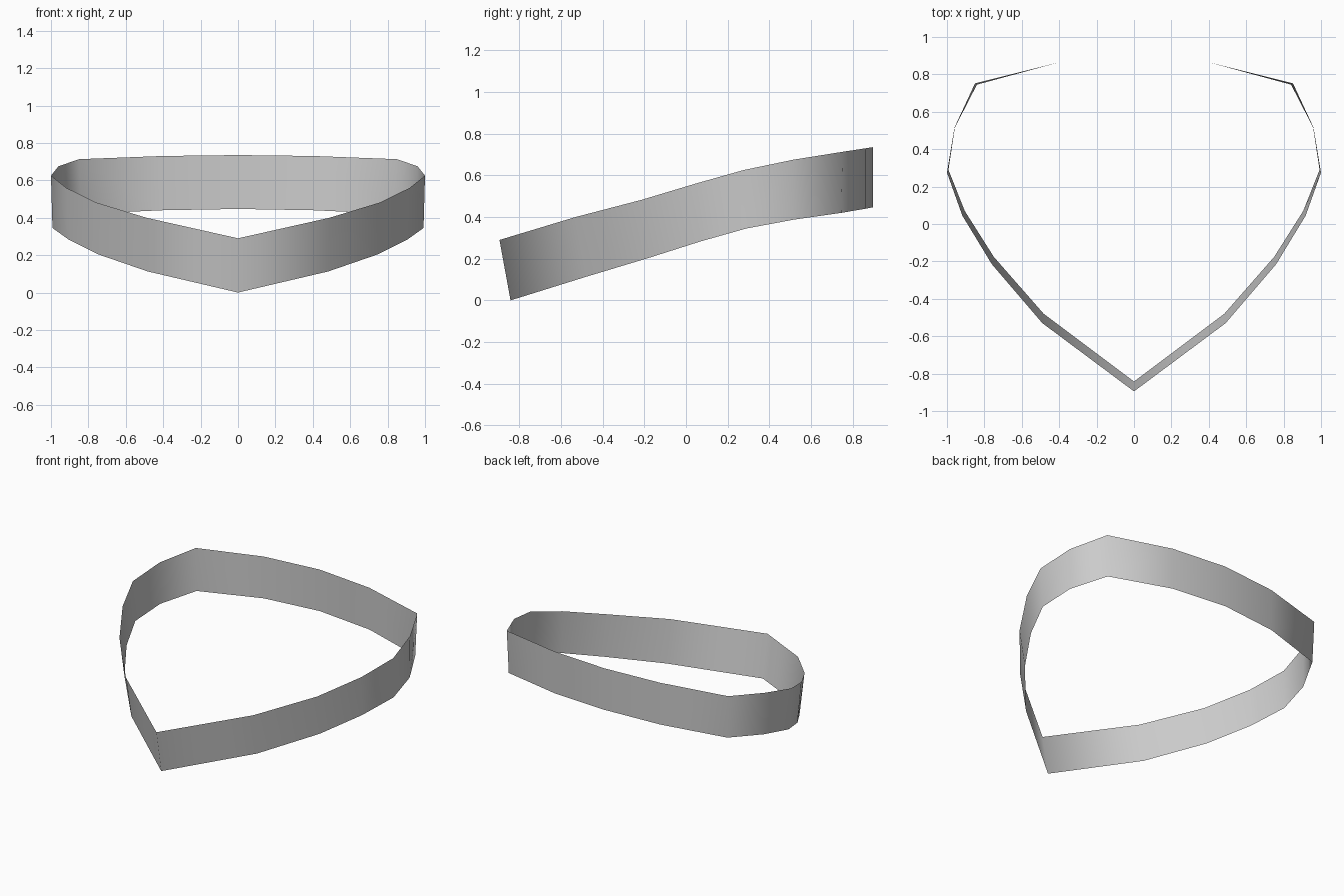
import bpy
import bmesh

if "Cube" in bpy.data.objects:
    bpy.data.objects.remove(bpy.data.objects["Cube"])

# Right half of the band, front tip to back: (top x, y, z), (bottom x, y, z)
HALF = [
    ((0.00, -0.895, 0.290), (0.00, -0.842, 0.000)),
    ((0.49, -0.530, 0.400), (0.483, -0.480, 0.113)),
    ((0.76, -0.215, 0.482), (0.75, -0.175, 0.205)),
    ((0.918, 0.045, 0.560), (0.905, 0.070, 0.283)),
    ((1.00, 0.275, 0.625), (0.992, 0.290, 0.345)),
    ((0.96, 0.515, 0.675), (0.958, 0.515, 0.387)),
    ((0.85, 0.752, 0.713), (0.84, 0.745, 0.420)),
    ((0.405, 0.863, 0.730), (0.405, 0.863, 0.440)),
    ((0.00, 0.897, 0.735), (0.00, 0.897, 0.447)),
]


def flip(p):
    return (-p[0], p[1], p[2])


# Closed loop: right half, then the mirrored left half
loop = HALF + [(flip(t), flip(b)) for t, b in reversed(HALF[1:-1])]

bm = bmesh.new()
rails = [(bm.verts.new(t), bm.verts.new(b)) for t, b in loop]
for i, (top, bottom) in enumerate(rails):
    next_top, next_bottom = rails[(i + 1) % len(rails)]
    face = bm.faces.new((bottom, next_bottom, next_top, top))
    face.smooth = True

mesh = bpy.data.meshes.new("tilted_band")
bm.to_mesh(mesh)
bm.free()

# Single grey finish
grey = bpy.data.materials.new("light grey")
grey.diffuse_color = (0.6, 0.6, 0.6, 1.0)
grey.use_nodes = True
grey.node_tree.nodes["Principled BSDF"].inputs["Base Color"].default_value = grey.diffuse_color
mesh.materials.append(grey)

band = bpy.data.objects.new("tilted_band", mesh)
bpy.context.collection.objects.link(band)
